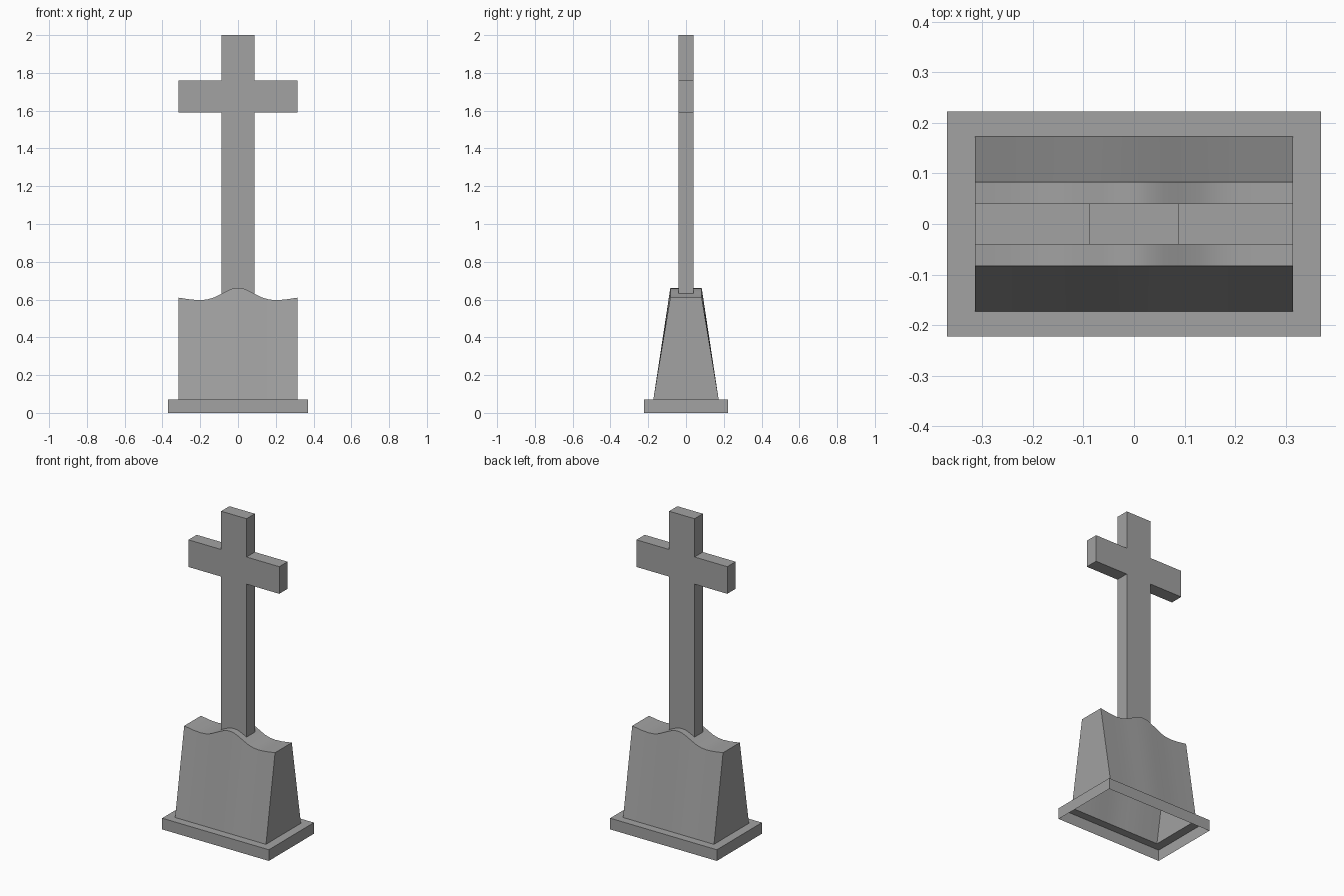
import bpy
import bmesh
import math

cube = bpy.data.objects.get("Cube")
if cube:
    bpy.data.objects.remove(cube, do_unlink=True)

# One plain stone colour
stone = bpy.data.materials.new("grey_stone")
stone.use_nodes = True
grey = (0.36, 0.36, 0.36, 1)
stone.diffuse_color = grey
stone.node_tree.nodes["Principled BSDF"].inputs["Base Color"].default_value = grey


def finish(name, bm, smooth=False):
    bmesh.ops.recalc_face_normals(bm, faces=bm.faces)
    mesh = bpy.data.meshes.new(name)
    bm.to_mesh(mesh)
    bm.free()
    mesh.materials.append(stone)
    obj = bpy.data.objects.new(name, mesh)
    bpy.context.collection.objects.link(obj)
    if smooth:
        bpy.ops.object.select_all(action="DESELECT")
        obj.select_set(True)
        bpy.context.view_layer.objects.active = obj
        bpy.ops.object.shade_smooth_by_angle(angle=math.radians(30))
    return obj


def rectangle(bm, x, y, z):
    return [bm.verts.new((sx * x, sy * y, z))
            for sx, sy in ((-1, -1), (1, -1), (1, 1), (-1, 1))]


def bridge(bm, a, b, closed=True):
    for i in range(len(a) if closed else len(a) - 1):
        j = (i + 1) % len(a)
        bm.faces.new((a[i], a[j], b[j], b[i]))


WIDTH, FOOT, SHOULDER, BASE_TOP = 0.315, 0.173, 0.083, 0.07
POST, THICK = 0.088, 0.041

# Wavy crest, mirrored about the centre
half = [(0.03, 0.658), (0.06, 0.645), (POST, 0.631), (0.13, 0.61),
        (0.165, 0.6), (0.2, 0.597), (0.25, 0.6), (WIDTH, 0.61)]
crest = [(-x, z) for x, z in reversed(half)] + [(0, 0.662)] + half

# Plinth: open-bottomed frame with a hole under the block
bm = bmesh.new()
rings = [rectangle(bm, 0.37, 0.223, 0), rectangle(bm, 0.37, 0.223, BASE_TOP),
         rectangle(bm, WIDTH, FOOT, BASE_TOP)]
bridge(bm, rings[0], rings[1])
bridge(bm, rings[1], rings[2])
finish("plinth", bm)

# Tapered block: hollow shell swept along the crest
bm = bmesh.new()
rows = []
for y, top in ((-FOOT, False), (-SHOULDER, True), (SHOULDER, True), (FOOT, False)):
    rows.append([bm.verts.new((x, y, z if top else BASE_TOP)) for x, z in crest])
for a, b in zip(rows, rows[1:]):
    bridge(bm, a, b, closed=False)
for end in (0, -1):
    bm.faces.new([row[end] for row in rows])
finish("tapered_block", bm, smooth=True)

# Cross: one outline, its foot following the crest
foot = [p for p in crest if abs(p[0]) <= POST]
right = [(POST, 1.59), (WIDTH, 1.59), (WIDTH, 1.76), (POST, 1.76), (POST, 2.0)]
outline = foot + right + [(-x, z) for x, z in reversed(right)]
bm = bmesh.new()
front, back = [[bm.verts.new((x, y, z)) for x, z in outline] for y in (-THICK, THICK)]
bm.faces.new(front)
bm.faces.new(back)
start = len(foot) - 1
bridge(bm, front[start:] + front[:1], back[start:] + back[:1], closed=False)
finish("cross", bm)
